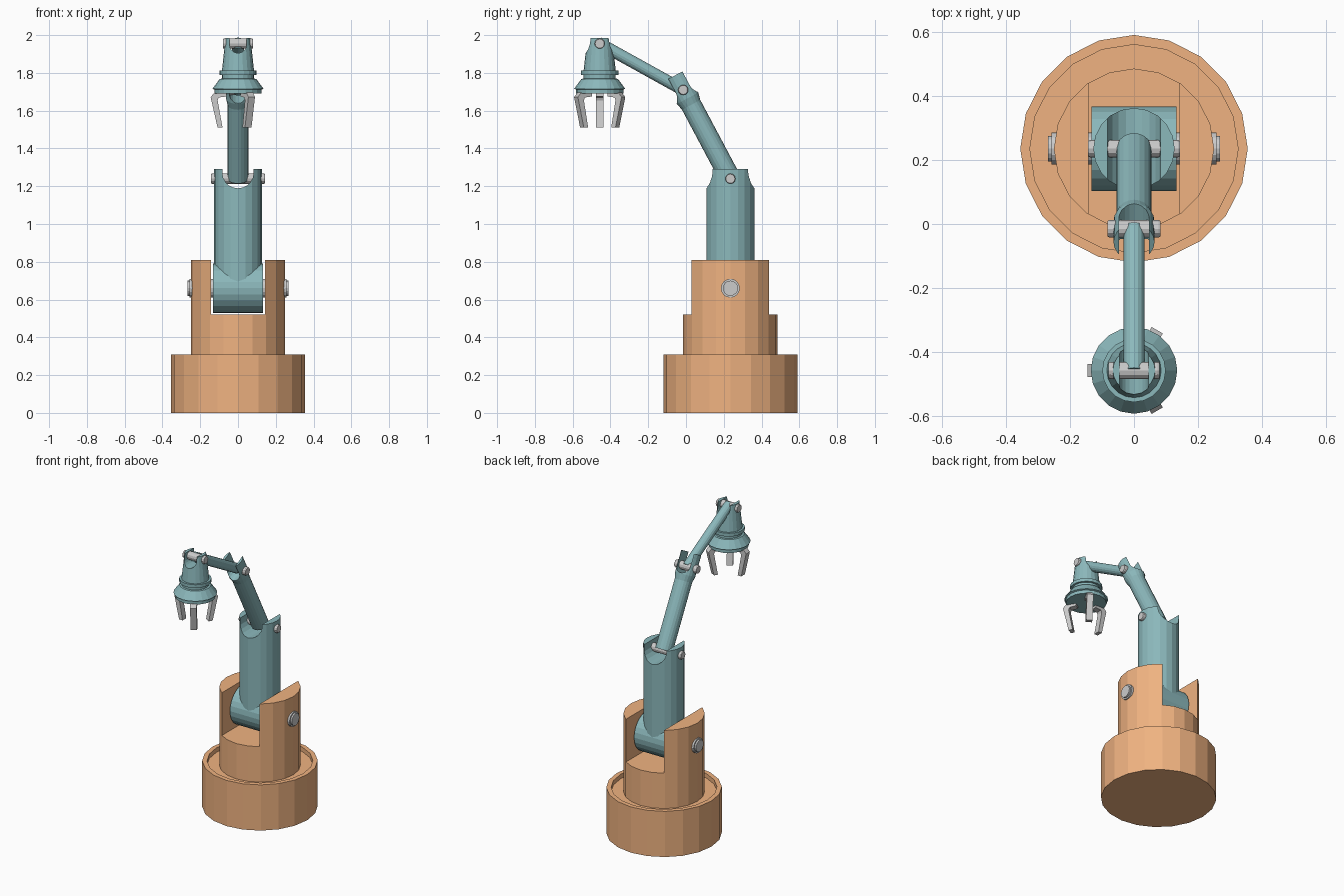
import bpy, bmesh, math
from mathutils import Matrix, Vector

if "Cube" in bpy.data.objects:
    bpy.data.objects.remove(bpy.data.objects["Cube"])


def material(name, rgb):
    m = bpy.data.materials.new(name)
    m.diffuse_color = (*rgb, 1)
    m.use_nodes = True
    m.node_tree.nodes["Principled BSDF"].inputs["Base Color"].default_value = m.diffuse_color
    return m


ORANGE = material("orange_paint", (0.87, 0.45, 0.22))
TEAL = material("teal_paint", (0.26, 0.48, 0.50))


def finish(name, bm, mat=None):
    bmesh.ops.recalc_face_normals(bm, faces=bm.faces)
    mesh = bpy.data.meshes.new(name)
    bm.to_mesh(mesh)
    bm.free()
    if mat:
        mesh.materials.append(mat)
    ob = bpy.data.objects.new(name, mesh)
    bpy.context.collection.objects.link(ob)
    return ob


def add_lathe(bm, profile, sides, matrix):
    """Revolve (radius, z) points about local z, capping both ends."""
    rings = []
    for r, z in profile:
        rings.append([bm.verts.new(matrix @ Vector((
            r * math.cos(2 * math.pi * i / sides),
            r * math.sin(2 * math.pi * i / sides), z))) for i in range(sides)])
    for a, b in zip(rings, rings[1:]):
        for i in range(sides):
            j = (i + 1) % sides
            bm.faces.new((a[i], a[j], b[j], b[i]))
    bm.faces.new(rings[0])
    bm.faces.new(rings[-1])


def lathe(name, profile, matrix=Matrix(), sides=20, mat=None):
    bm = bmesh.new()
    add_lathe(bm, profile, sides, matrix)
    return finish(name, bm, mat)


def add_prism(bm, outline, half, matrix):
    """Extrude an (x, z) outline along local y from -half to +half."""
    a, b = [[bm.verts.new(matrix @ Vector((x, s * half, z))) for x, z in outline]
            for s in (-1, 1)]
    bm.faces.new(a)
    bm.faces.new(b)
    for i in range(len(a)):
        j = (i + 1) % len(a)
        bm.faces.new((a[i], a[j], b[j], b[i]))


def boolean(ob, other, op):
    mod = ob.modifiers.new(op, 'BOOLEAN')
    mod.operation, mod.object, mod.solver = op, other, 'EXACT'
    dg = bpy.context.evaluated_depsgraph_get()
    ob.data = bpy.data.meshes.new_from_object(ob.evaluated_get(dg))
    ob.modifiers.clear()
    bpy.data.objects.remove(other)


def notch(ob, outline, matrix=Matrix()):
    bm = bmesh.new()
    add_prism(bm, outline, 0.5, matrix)
    boolean(ob, finish("cutter", bm), 'DIFFERENCE')


def u_shape(r, z, top):
    arc = [(r * math.cos(math.pi * (1 + i / 10)), z + r * math.sin(math.pi * (1 + i / 10)))
           for i in range(11)]
    return [(-r, top)] + arc + [(r, top)]


def at(y, z, tilt=0):
    return Matrix.Translation((0, y, z)) @ Matrix.Rotation(tilt, 4, 'X')


def aim(p, q):
    """Frame at p whose z axis points to q in the yz plane, plus the length."""
    dy, dz = q[0] - p[0], q[1] - p[1]
    return at(*p, math.atan2(-dy, dz)), math.hypot(dy, dz)


def pin(name, joint, half, r):
    lathe(name, [(r * 0.9, -half), (r, -half + 0.006), (r, half - 0.006), (r * 0.9, half)],
          at(*joint) @ Matrix.Rotation(math.pi / 2, 4, 'Y'), 12)


# Joint positions (y, z)
BASE_Y = 0.235
shoulder, middle, elbow, wrist = (BASE_Y, 0.66), (BASE_Y, 1.24), (-0.015, 1.71), (-0.457, 1.955)

# Base with sunken top
lathe("base", [(0.355, 0), (0.355, 0.31), (0.325, 0.31), (0.325, 0.28)],
      at(BASE_Y, 0), 20, ORANGE)

# Slotted turret
turret = lathe("turret", [(0.25, 0.27), (0.25, 0.81)], at(BASE_Y, 0), 20, ORANGE)
notch(turret, [(-0.142, 0.52), (0.142, 0.52), (0.142, 0.9), (-0.142, 0.9)], at(BASE_Y, 0))

# Shoulder shaft with stepped ends
lathe("shoulder_shaft", [(0.04, -0.268), (0.04, -0.257), (0.05, -0.257), (0.05, 0.257),
                         (0.04, 0.257), (0.04, 0.268)],
      at(*shoulder) @ Matrix.Rotation(math.pi / 2, 4, 'Y'), 16)

# Lower arm: upright tube joined to a cross barrel, forked at the top
lower = lathe("lower_arm", [(0.127, 0.66), (0.127, 1.29)], at(BASE_Y, 0), 20, TEAL)
barrel = lathe("barrel", [(0.132, -0.133), (0.132, 0.133)],
               at(*shoulder) @ Matrix.Rotation(math.pi / 2, 4, 'Y'), 24, TEAL)
boolean(lower, barrel, 'UNION')
notch(lower, u_shape(0.083, 1.272, 1.4), at(BASE_Y, 0))
pin("lower_arm_pin", middle, 0.143, 0.027)

# Middle arm with a wider forked elbow
frame, length = aim(middle, elbow)
mid = lathe("middle_arm", [(0.055, 0), (0.055, length - 0.09), (0.064, length - 0.05),
                           (0.064, length + 0.088)], frame, 20, TEAL)
notch(mid, u_shape(0.047, length, length + 0.2), frame)
pin("elbow_pin", elbow, 0.083, 0.027)

# Slim forearm
frame, length = aim(elbow, wrist)
lathe("forearm", [(0.032, -0.005), (0.032, length + 0.008)], frame, 16, TEAL)
pin("wrist_pin", wrist, 0.08, 0.027)

# Gripper head: forked cone, collar and flared skirt
head = lathe("gripper_head", [(0.125, 1.69), (0.125, 1.712), (0.135, 1.716), (0.097, 1.768),
                              (0.085, 1.77), (0.085, 1.79), (0.099, 1.79), (0.099, 1.812),
                              (0.085, 1.812), (0.066, 1.985)],
             at(wrist[0], 0), 20, TEAL)
notch(head, u_shape(0.045, 1.95, 2.1), at(wrist[0], 0))

# Three claw fingers
claw = [(0.06, 1.695), (0.125, 1.695), (0.145, 1.672), (0.108, 1.51),
        (0.082, 1.51), (0.108, 1.655), (0.102, 1.67), (0.06, 1.675)]
for i in range(3):
    bm = bmesh.new()
    turn = Matrix.Rotation(math.radians(60 + 120 * i), 4, 'Z')
    add_prism(bm, claw, 0.02, at(wrist[0], 0) @ turn)
    finish(f"finger_{i + 1}", bm)
